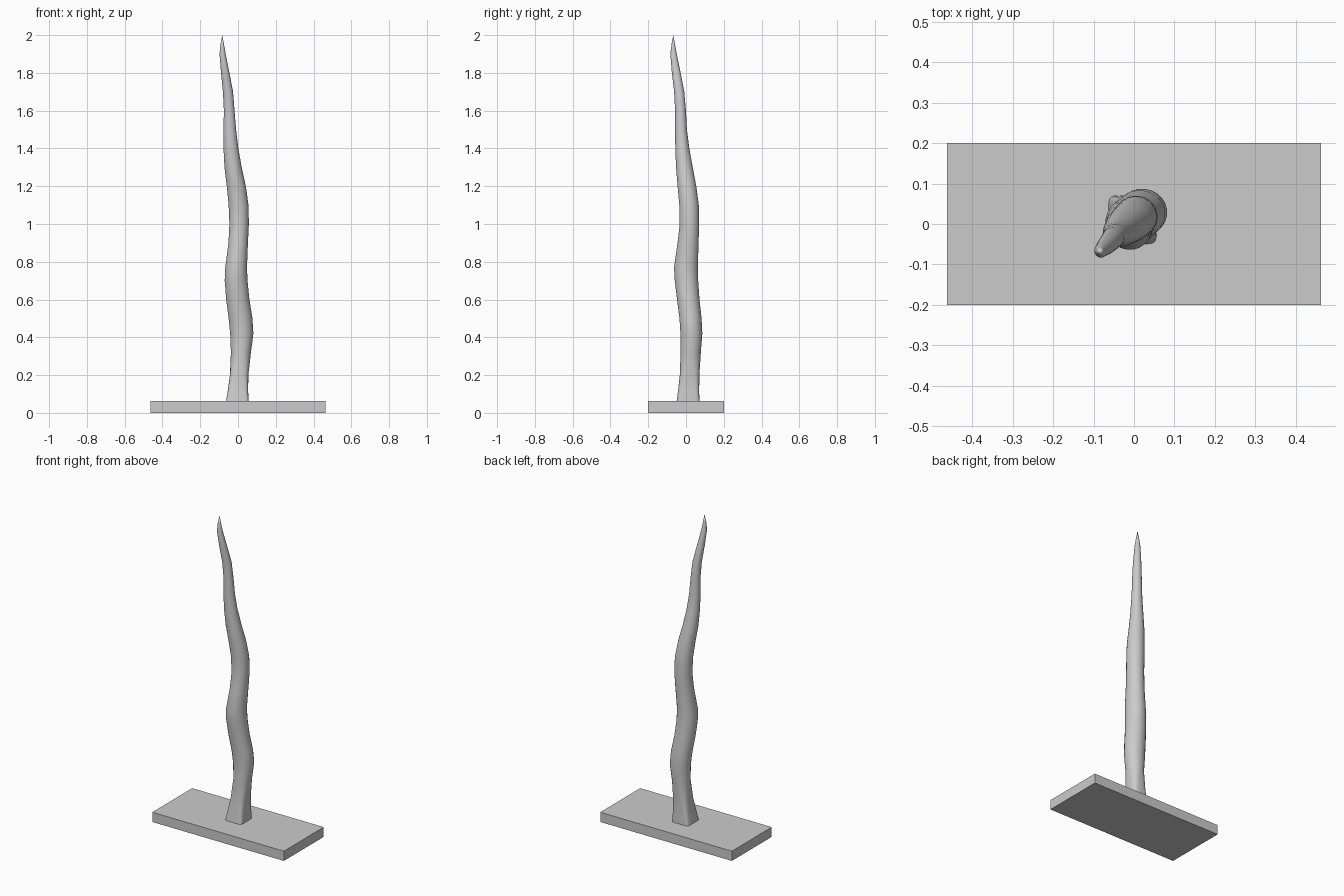
import bpy, bmesh, math

if "Cube" in bpy.data.objects:
    bpy.data.objects.remove(bpy.data.objects["Cube"])

# base plate
bpy.ops.mesh.primitive_cube_add(size=1, location=(0, 0, 0.031))
plate = bpy.context.object
plate.name = "base_plate"
plate.scale = (0.925, 0.4, 0.062)

# wavy stem sections: z, left x, right x, front y, back y
sections = [
    (0.05, -.065, .056, -.051, .071), (0.12, -.054, .054, -.042, .070),
    (0.20, -.043, .055, -.033, .071), (0.32, -.038, .069, -.029, .079),
    (0.42, -.042, .082, -.030, .087), (0.50, -.050, .077, -.035, .083),
    (0.60, -.063, .061, -.048, .072), (0.70, -.071, .051, -.060, .065),
    (0.77, -.068, .048, -.064, .063), (0.90, -.051, .053, -.045, .067),
    (1.00, -.046, .058, -.034, .070), (1.10, -.050, .056, -.036, .068),
    (1.20, -.060, .042, -.045, .055), (1.30, -.072, .020, -.053, .036),
    (1.40, -.077, .002, -.057, .018), (1.50, -.077, -.010, -.058, .005),
    (1.60, -.075, -.018, -.058, 0), (1.70, -.080, -.026, -.063, -.009),
    (1.80, -.090, -.045, -.075, -.028), (1.90, -.098, -.065, -.083, -.049),
    (1.95, -.093, -.074, -.077, -.058)]
SIDES = 24


def rounded(v, power):
    return math.copysign(abs(v) ** (2 / power), v)


bm = bmesh.new()
rings = []
for z, x0, x1, y0, y1 in sections:
    # squarish foot turning round higher up
    power = 2 + 6 * max(0, 1 - (z - 0.05) / 0.25) ** 1.5
    ring = []
    for i in range(SIDES):
        a = math.tau * (i + 0.5) / SIDES
        ring.append(bm.verts.new((
            (x0 + x1) / 2 + (x1 - x0) / 2 * rounded(math.cos(a), power),
            (y0 + y1) / 2 + (y1 - y0) / 2 * rounded(math.sin(a), power), z)))
    rings.append(ring)
tip = bm.verts.new((-0.083, -0.067, 2.0))
for lower, upper in zip(rings, rings[1:]):
    for i in range(SIDES):
        j = (i + 1) % SIDES
        bm.faces.new((lower[i], lower[j], upper[j], upper[i]))
for i in range(SIDES):
    bm.faces.new((rings[-1][i], rings[-1][(i + 1) % SIDES], tip))
bm.faces.new(rings[0][::-1])
mesh = bpy.data.meshes.new("wavy_stem")
bm.to_mesh(mesh)
bm.free()
stem = bpy.data.objects.new("wavy_stem", mesh)
bpy.context.collection.objects.link(stem)
bpy.ops.object.select_all(action='DESELECT')
stem.select_set(True)
bpy.context.view_layer.objects.active = stem
bpy.ops.object.shade_smooth_by_angle(angle=math.radians(45))
